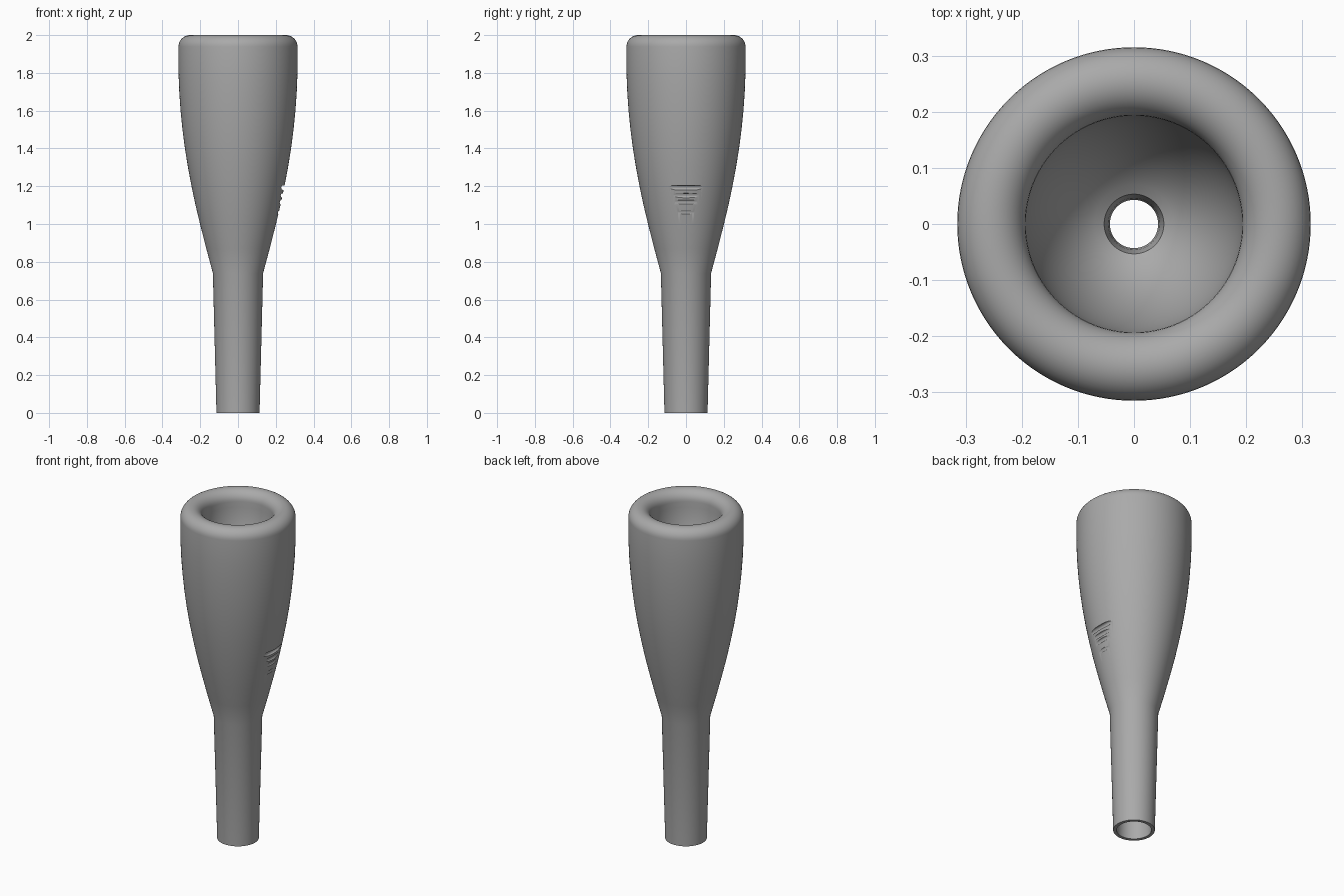
import bpy, bmesh, math

if "Cube" in bpy.data.objects:
    bpy.data.objects.remove(bpy.data.objects["Cube"])

SEG = 128

metal = bpy.data.materials.new("satin grey")
metal.diffuse_color = (0.40, 0.40, 0.40, 1)
metal.use_nodes = True
metal.node_tree.nodes["Principled BSDF"].inputs["Base Color"].default_value = metal.diffuse_color


def outer_radius(z):
    """Radius of the flared cup body, eased from the shank to the rim."""
    pts = [(0.74, 0.133), (0.87, 0.168), (1.0, 0.201), (1.1, 0.225), (1.2, 0.246),
           (1.3, 0.265), (1.4, 0.281), (1.5, 0.294), (1.6, 0.304), (1.7, 0.311),
           (1.8, 0.315), (1.94, 0.315)]
    for (z0, r0), (z1, r1) in zip(pts, pts[1:]):
        if z <= z1:
            return r0 + (r1 - r0) * (z - z0) / (z1 - z0)
    return pts[-1][1]


# Closed cross-section: shank, flared body, rolled rim, cup, throat, backbore
profile = [(0.114, 0.0), (0.133, 0.74)]
profile += [(outer_radius(z), z) for z in
            (0.87, 1.0, 1.1, 1.2, 1.3, 1.4, 1.5, 1.6, 1.7, 1.8)]
for i in range(17):                               # rolled rim
    a = math.pi * i / 16
    profile.append((0.254 + 0.061 * math.cos(a), 1.939 + 0.061 * math.sin(a)))
for i in range(1, 15):                            # bowl of the cup
    t = i / 14
    a = t * math.radians(74)
    profile.append((0.193 * math.cos(a), 1.939 - 0.36 * math.sin(a)))
profile += [(0.046, 1.56), (0.043, 1.53), (0.043, 1.45), (0.095, 0.0)]

bm = bmesh.new()
rings = []
for r, z in profile:
    rings.append([bm.verts.new((r * math.cos(2 * math.pi * k / SEG),
                                r * math.sin(2 * math.pi * k / SEG), z))
                  for k in range(SEG)])
for a, b in zip(rings, rings[1:] + rings[:1]):
    for k in range(SEG):
        n = (k + 1) % SEG
        bm.faces.new((a[k], a[n], b[n], b[k]))
bmesh.ops.recalc_face_normals(bm, faces=bm.faces)
mesh = bpy.data.meshes.new("mouthpiece")
bm.to_mesh(mesh)
bm.free()
mesh.materials.append(metal)
body = bpy.data.objects.new("mouthpiece", mesh)
bpy.context.collection.objects.link(body)

# Short engraved grooves on the right side, narrowing downwards
cut_r = 0.013
for z, half_width in ((1.192, 0.086), (1.15, 0.066), (1.115, 0.058), (1.06, 0.043)):
    r = outer_radius(z)
    depth = r - math.sqrt(r * r - half_width ** 2)
    bpy.ops.mesh.primitive_cylinder_add(
        vertices=20, radius=cut_r, depth=0.4,
        location=(r - depth + cut_r, 0, z), rotation=(math.pi / 2, 0, 0))
    cutter = bpy.context.object
    cutter.name = "groove_cutter"
    cutter.data.materials.append(metal)
    cutter.hide_render = True
    cutter.hide_set(True)
    mod = body.modifiers.new("groove", 'BOOLEAN')
    mod.operation = 'DIFFERENCE'
    mod.solver = 'EXACT'
    mod.object = cutter

# Bake the grooves, then smooth while keeping the sharp edges
bpy.context.view_layer.update()
baked = bpy.data.meshes.new_from_object(
    body.evaluated_get(bpy.context.evaluated_depsgraph_get()))
body.modifiers.clear()
body.data = baked
for ob in [o for o in bpy.data.objects if o.name.startswith("groove_cutter")]:
    bpy.data.objects.remove(ob)
bpy.ops.object.select_all(action='DESELECT')
body.select_set(True)
bpy.context.view_layer.objects.active = body
bpy.ops.object.shade_smooth_by_angle(angle=math.radians(25))
